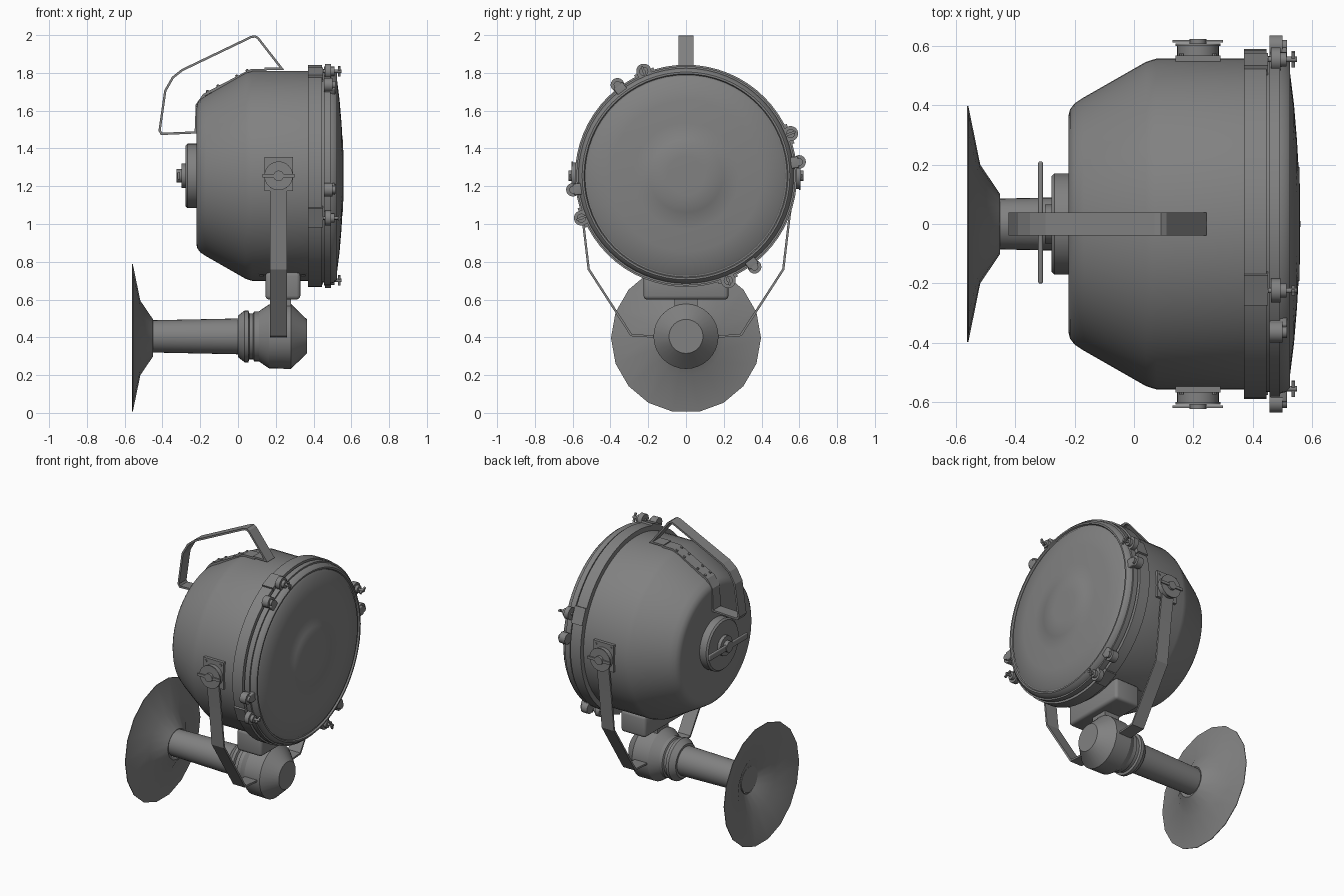
import bpy, bmesh, math
from mathutils import Matrix, Vector

if "Cube" in bpy.data.objects:
    bpy.data.objects.remove(bpy.data.objects["Cube"], do_unlink=True)

grey = bpy.data.materials.new("painted grey metal")
grey.use_nodes = True
colour = (0.22, 0.22, 0.22, 1)
grey.diffuse_color = colour
grey.node_tree.nodes["Principled BSDF"].inputs["Base Color"].default_value = colour

LAMP_Z = 1.255
LAMP = Matrix.Translation((0, 0, LAMP_Z))
POST = Matrix.Translation((0, 0, 0.405))


def finish(name, bm, smooth=35):
    bmesh.ops.recalc_face_normals(bm, faces=bm.faces[:])
    mesh = bpy.data.meshes.new(name)
    bm.to_mesh(mesh)
    bm.free()
    mesh.materials.append(grey)
    ob = bpy.data.objects.new(name, mesh)
    bpy.context.collection.objects.link(ob)
    if smooth:
        bpy.ops.object.select_all(action='DESELECT')
        ob.select_set(True)
        bpy.context.view_layer.objects.active = ob
        bpy.ops.object.shade_smooth_by_angle(angle=math.radians(smooth))
    return ob


def lathe(name, profile, m=LAMP, n=64, smooth=35):
    """Revolve (x, radius) points about the local x axis."""
    bm = bmesh.new()
    rings = []
    for x, r in profile:
        count = 1 if r == 0 else n
        rings.append([bm.verts.new(m @ Vector((x, r * math.cos(math.tau * i / n),
                      r * math.sin(math.tau * i / n)))) for i in range(count)])
    for a, b in zip(rings, rings[1:]):
        for i in range(n):
            j = (i + 1) % n
            quad = [a[i % len(a)], a[j % len(a)], b[j % len(b)], b[i % len(b)]]
            bm.faces.new(list(dict.fromkeys(quad)))
    return finish(name, bm, smooth)


def disc(name, x0, x1, r, m=LAMP, n=24):
    return lathe(name, [(x0, 0), (x0, r), (x1, r), (x1, 0)], m, n)


def box(name, lo, hi, m=Matrix(), bevel=0):
    bm = bmesh.new()
    lo, hi = Vector(lo), Vector(hi)
    bmesh.ops.create_cube(bm, size=1, matrix=m @ Matrix.Translation((lo + hi) / 2)
                          @ Matrix.Diagonal((*(hi - lo), 1)))
    if bevel:
        bmesh.ops.bevel(bm, geom=bm.edges[:], offset=bevel, segments=3,
                        profile=0.5, affect='EDGES')
    return finish(name, bm, 35 if bevel else 0)


def strap(name, path, thick, half, place):
    """Flat bar following a 2D path; place maps (u, v, width) to space."""
    pts = [Vector(p) for p in path]
    bm = bmesh.new()
    rings = []
    for i, p in enumerate(pts):
        d0 = (p - pts[i - 1]).normalized() if i else (pts[1] - p).normalized()
        d1 = (pts[i + 1] - p).normalized() if i < len(pts) - 1 else d0
        t = (d0 + d1).normalized()
        nrm = Vector((-t.y, t.x)) * (thick / 2 / max(0.4, t.dot(d0)))
        rings.append([bm.verts.new(place(*(p + nrm * s), w * half))
                      for s, w in ((1, 1), (1, -1), (-1, -1), (-1, 1))])
    for a, b in zip(rings, rings[1:]):
        for i in range(4):
            j = (i + 1) % 4
            bm.faces.new((a[i], a[j], b[j], b[i]))
    bm.faces.new(rings[0])
    bm.faces.new(rings[-1])
    return finish(name, bm, 0)


# Lamp housing, clamping band, door rim and lens
lathe("housing", [(-0.22, 0), (-0.22, 0.365), (-0.215, 0.385), (-0.2, 0.405),
                  (-0.17, 0.425), (0.04, 0.545), (0.075, 0.556), (0.38, 0.556),
                  (0.38, 0)])
lathe("housing_band", [(0.37, 0.54), (0.37, 0.588), (0.445, 0.588), (0.445, 0.565),
                       (0.46, 0.565), (0.46, 0)])
lathe("door_rim", [(0.455, 0.5), (0.455, 0.58), (0.49, 0.58), (0.49, 0.57),
                   (0.51, 0.565), (0.525, 0.55), (0.525, 0.54), (0.515, 0.535),
                   (0.515, 0.5)])
lathe("lens", [(0.505, 0.54), (0.523, 0.52), (0.538, 0.4), (0.548, 0.28),
               (0.553, 0.195), (0.556, 0.19), (0.558, 0.1), (0.559, 0)])

# Door fasteners in four pairs: wing screw lug and hinge latch
for k in range(4):
    angle = 22 + 90 * k
    m = LAMP @ Matrix.Rotation(math.radians(angle), 4, 'X')
    c = m @ Matrix.Translation((0, 0.597, 0))
    box("band_block", (0.37, 0.54, -0.055), (0.45, 0.597, 0.055), m)
    box("screw_lug_arm", (0.46, 0.55, -0.036), (0.49, 0.597, 0.036), m)
    disc("screw_lug", 0.46, 0.492, 0.04, c)
    disc("screw_nut", 0.492, 0.512, 0.024, c, 16)
    disc("screw_shaft", 0.45, 0.548, 0.009, c, 12)
    box("screw_wing", (0.53, -0.028, -0.006), (0.542, 0.028, 0.006), c)
    side = 15 if k % 2 else -15
    m = LAMP @ Matrix.Rotation(math.radians(angle + side), 4, 'X')
    c = m @ Matrix.Translation((0, 0.603, 0))
    box("latch_arm", (0.455, 0.53, -0.03), (0.515, 0.6, 0.03), m, 0.006)
    disc("latch_barrel", 0.455, 0.5, 0.036, c)
    disc("latch_pin", 0.5, 0.515, 0.02, c, 16)

# Rear cover with its bar handle
lathe("rear_cover", [(-0.21, 0.17), (-0.268, 0.17), (-0.278, 0.16), (-0.278, 0)], n=48)
disc("rear_hub", -0.3, -0.27, 0.065)
disc("rear_knob", -0.326, -0.29, 0.036)
box("rear_bar", (-0.322, -0.2, -0.02), (-0.306, 0.21, 0.02), LAMP, 0.006)

# Carrying handle, its mounting strip and rivets


def along_y(u, v, w):
    return (u, w, v)


strap("carry_handle", [(0.14, 1.822), (0.232, 1.822), (0.105, 1.985), (0.09, 1.993),
                       (0.07, 1.99), (-0.295, 1.815), (-0.345, 1.775),
                       (-0.385, 1.705), (-0.415, 1.495), (-0.405, 1.477),
                       (-0.22, 1.485)], 0.012, 0.039, along_y)
strap("handle_strip", [(0.15, 1.815), (0.07, 1.814), (-0.18, 1.683), (-0.217, 1.63),
                       (-0.223, 1.48)], 0.014, 0.039, along_y)
for t in (0.08, 0.3, 0.7, 0.92):
    for y in (-0.025, 0.025):
        spot = Vector((0.07, y, 1.82)).lerp(Vector((-0.18, y, 1.69)), t)
        m = Matrix.Translation(spot) @ Matrix.Rotation(math.radians(-117), 4, 'Y')
        lathe("handle_rivet", [(0, 0.009), (0.008, 0.007), (0.011, 0)], m, 8)

# Yoke arms with pivot bosses and locking bars
for s in (-1, 1):
    m = Matrix.Translation((0.215, 0, LAMP_Z)) @ Matrix.Rotation(s * math.pi / 2, 4, 'Z')
    box("pivot_plate", (0.545, -0.075, -0.08), (0.567, 0.075, 0.1), m)
    for y in (-0.055, 0.055):
        disc("plate_rivet", 0.56, 0.573, 0.008,
             m @ Matrix.Translation((0, y, 0.08)), 8)
    disc("pivot_boss", 0.55, 0.598, 0.07, m, 32)
    disc("pivot_washer", 0.598, 0.606, 0.076, m, 32)
    disc("pivot_nut", 0.6, 0.622, 0.028, m, 16)
    box("pivot_bar", (0.61, -0.085, -0.009), (0.618, 0.085, 0.009), m)
    strap("yoke_arm", [(0.578, 1.29), (0.57, 1.2), (0.547, 1.03), (0.515, 0.76),
                       (0.29, 0.412), (0.14, 0.402)], 0.012, 0.045,
          lambda u, v, w: (0.215 + w, s * u, v))

# Terminal box under the housing
box("terminal_box", (0.145, -0.225, 0.6), (0.33, 0.225, 0.745), bevel=0.02)
box("terminal_flange", (0.11, -0.2, 0.735), (0.36, 0.2, 0.765))
for x in (0.125, 0.345):
    for y in (-0.17, 0.17):
        disc("flange_bolt", 0.725, 0.775, 0.012, Matrix.Translation((x, y, 0))
             @ Matrix.Rotation(-math.pi / 2, 4, 'Y'), 8)
box("box_neck", (0.17, -0.06, 0.54), (0.28, 0.06, 0.62))

# Swivel head, pipe and flared wall base
lathe("swivel_head", [(0, 0), (0, 0.11), (0.035, 0.137), (0.055, 0.137), (0.06, 0.122),
                      (0.08, 0.122), (0.085, 0.132), (0.11, 0.132), (0.165, 0.17),
                      (0.28, 0.172), (0.365, 0.09), (0.365, 0)], POST, 32, 25)
lathe("pipe", [(-0.47, 0), (-0.47, 0.085), (0.01, 0.095), (0.01, 0)], POST, 32)
BASE = Matrix.Translation((0, 0, 0.397))
lathe("wall_base", [(-0.46, 0.08), (-0.45, 0.1), (-0.517, 0.2), (-0.557, 0.397),
                    (-0.561, 0.397), (-0.524, 0.197), (-0.464, 0.085)], BASE, 18)
